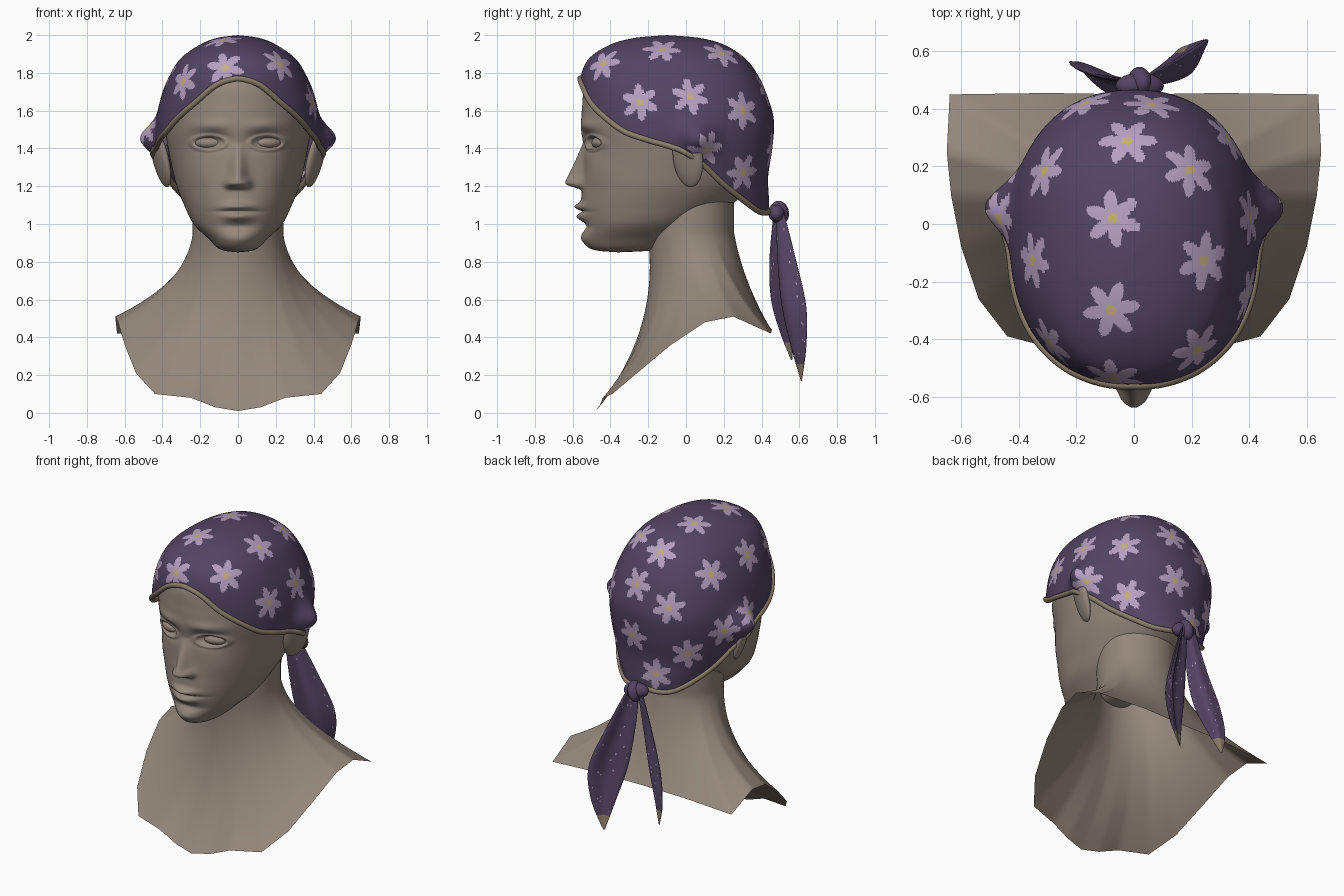
import bpy, bmesh, math, random
from mathutils import Vector
from math import sin, cos, pi, exp

random.seed(4)
if "Cube" in bpy.data.objects:
    bpy.data.objects.remove(bpy.data.objects["Cube"])


def material(name, rgb):
    m = bpy.data.materials.new(name)
    m.use_nodes = True
    m.diffuse_color = (*rgb, 1)
    m.node_tree.nodes["Principled BSDF"].inputs["Base Color"].default_value = (*rgb, 1)
    return m


clay = material("clay skin", (.30, .245, .20))
purple = material("purple cloth", (.088, .058, .125))
lilac = material("lilac petal", (.47, .35, .53))
yellow = material("yellow flower centre", (.55, .43, .19))
tan = material("tan hem", (.25, .20, .14))
CLOTH = [purple, lilac, yellow, tan]


def spline(rows, t):
    """Smooth interpolation through a list of tuples."""
    n = len(rows) - 1
    i = min(max(int(t), 0), n - 1)
    f = t - i
    a, b, c, d = (rows[min(max(i + k, 0), n)] for k in (-1, 0, 1, 2))
    return [q + f / 2 * (r - p + f * (2 * p - 5 * q + 4 * r - s + f * (3 * (q - r) + s - p)))
            for p, q, r, s in zip(a, b, c, d)]


def loft(name, point, nu, nv, mats):
    """Grid surface, closed around u, from point(u, v) with u and v in 0..1."""
    bm = bmesh.new()
    grid = [[bm.verts.new(point(i / nu, j / nv)) for i in range(nu)] for j in range(nv + 1)]
    for j in range(nv):
        for i in range(nu):
            k = (i + 1) % nu
            bm.faces.new((grid[j][i], grid[j][k], grid[j + 1][k], grid[j + 1][i]))
    bmesh.ops.remove_doubles(bm, verts=bm.verts, dist=.0002)
    bmesh.ops.recalc_face_normals(bm, faces=bm.faces)
    return finish(name, bm, mats)


def finish(name, bm, mats):
    me = bpy.data.meshes.new(name)
    bm.to_mesh(me)
    bm.free()
    for m in mats:
        me.materials.append(m)
    me.polygons.foreach_set("use_smooth", [True] * len(me.polygons))
    ob = bpy.data.objects.new(name, me)
    bpy.context.collection.objects.link(ob)
    return ob


def ball(name, loc, size, rot, mat):
    bm = bmesh.new()
    bmesh.ops.create_uvsphere(bm, u_segments=32, v_segments=20, radius=1)
    ob = finish(name, bm, [mat])
    ob.location, ob.scale, ob.rotation_euler = loc, size, rot
    return ob


def ring(row, a, power):
    """Point on a rounded section (z, front, back, half width); angle 0 is the front."""
    z, front, back, w = row
    s, c = sin(a), cos(a)
    e = 2 / power
    x = w * math.copysign(abs(s) ** e, s)
    y = (front + back) / 2 - (back - front) / 2 * math.copysign(abs(c) ** e, c)
    return Vector((x, y, z))


# Head with sculpted face
HEAD = [(.85, -.36, -.36, 0), (.858, -.46, -.2, .07), (.875, -.515, -.1, .11), (.92, -.545, 0, .155),
        (1, -.54, .1, .235), (1.1, -.555, .24, .285), (1.2, -.55, .34, .325), (1.3, -.545, .4, .35),
        (1.4, -.545, .42, .37), (1.5, -.555, .43, .385), (1.62, -.55, .43, .39), (1.75, -.53, .38, .35),
        (1.87, -.44, .25, .26), (1.94, -.25, .05, .1), (1.95, -.1, -.1, 0)]
# Raised and sunken areas: amount, x, z, x spread, z spread
FEATURES = [(-.04, .13, 1.44, .08, .045), (.014, .15, 1.52, .1, .03), (.012, .22, 1.28, .08, .08),
            (.03, .045, 1.215, .025, .025), (.036, 0, 1.092, .075, .02), (.034, 0, 1.038, .07, .022),
            (-.016, 0, 1.066, .1, .007), (-.014, 0, .985, .09, .02), (.01, 0, .925, .08, .03)]


def face_relief(x, z):
    x = abs(x)
    d = sum(k * exp(-((x - a) / p) ** 2 - ((z - b) / q) ** 2) for k, a, b, p, q in FEATURES)
    length = min(max((1.43 - z) / .2, 0), 1)
    cut = min(max((z - 1.175) / .04, 0), 1)
    d += .088 * length * cut * cut * (3 - 2 * cut) * exp(-(x / (.03 + .015 * length)) ** 2)
    lid = math.hypot((x - .155) / .078, (z - 1.43) / .034)
    return d + .014 * exp(-((lid - 1.15) / .2) ** 2)


def head_point(u, v):
    p = ring(spline(HEAD, v * (len(HEAD) - 1)), u * 2 * pi, 2.05)
    if p.y < -.2:
        p.y -= face_relief(p.x, p.z) * min((-.2 - p.y) / .1, 1)
    return p


loft("head", head_point, 240, 210, [clay])

for side, word in ((1, "left"), (-1, "right")):
    ball(word + "_eye", (side * .155, -.452, 1.43), (.075, .045, .034), (0, 0, side * .3), clay)
    ball(word + "_ear", (side * .41, .01, 1.35), (.032, .085, .16), (0, side * .25, side * -.4), clay)

# Neck and open shoulder shell; half of the lower rim, front to back
RIM = [(0, -.48, .01), (.12, -.46, .03), (.25, -.44, .08), (.44, -.39, .1), (.54, -.26, .21), (.6, -.08, .36),
       (.635, .1, .48), (.65, .25, .51), (.64, .45, .42), (.3, .455, .44), (0, .45, .44)]


def bust_point(u, v):
    side = 1 if u <= .5 else -1
    t = min(u, 1 - u) * 2 * (len(RIM) - 1)
    i = min(int(t), len(RIM) - 2)
    rim = Vector(RIM[i]).lerp(Vector(RIM[i + 1]), t - i)
    a = math.atan2(rim.x, .05 - rim.y)
    top = ring((.95, -.205, .255, .24), a, 2)
    if v < .2:
        p = top + Vector((0, 0, .3 * (1 - v / .2)))
    else:
        f = (v - .2) / .8
        front = max(cos(a), 0)
        bend = ring((.7 - .25 * front, -.13, .3, .27), a, 2)
        p = top * (1 - f) ** 2 + bend * 2 * f * (1 - f) + rim * f * f
    p.x *= side
    return p


loft("neck_and_shoulders", bust_point, 120, 40, [clay])

# Head scarf
SCARF = [(2, -.1, -.1, 0), (1.985, -.27, .07, .11), (1.95, -.4, .2, .2), (1.88, -.51, .31, .3),
         (1.79, -.555, .38, .36), (1.68, -.565, .43, .405), (1.55, -.565, .465, .43), (1.4, -.56, .457, .425),
         (1.25, -.55, .435, .4), (1.1, -.52, .44, .34), (1, -.5, .43, .3)]
HEM = [(h,) for h in (1.77, 1.735, 1.645, 1.565, 1.49, 1.445, 1.40, 1.31, 1.2, 1.12, 1.07, 1.06, 1.07)]


def hem_row(u):
    """Row parameter at which the scarf reaches its hem."""
    z = spline(HEM, min(u, 1 - u) * 2 * (len(HEM) - 1))[0]
    lo, hi = 0, len(SCARF) - 1
    for _ in range(24):
        mid = (lo + hi) / 2
        lo, hi = (mid, hi) if spline(SCARF, mid)[0] > z else (lo, mid)
    return lo


hem_rows = {}


def scarf_point(u, v):
    if u not in hem_rows:
        hem_rows[u] = hem_row(u)
    p = ring(spline(SCARF, v * hem_rows[u]), u * 2 * pi, 2.25)
    # Bulge over the ears
    bump = .095 * exp(-((p.y - .06) / .09) ** 2 - ((p.z - 1.45) / .085) ** 2)
    if abs(p.x) > .2:
        p.x += math.copysign(bump, p.x)
    return p


COLS, ROWS = 280, 130
scarf = loft("head_scarf", scarf_point, COLS, ROWS, CLOTH)

# Printed flowers on the scarf
FLOWERS = [(-.07, .02, 2), (.2, .19, 1.91), (-.34, .2, 1.8), (-.35, -.13, 1.8), (.24, -.13, 1.92), (-.08, -.3, 1.97),
           (-.3, -.42, 1.76), (.21, -.43, 1.84), (-.02, .28, 1.88), (.06, .41, 1.71), (-.17, .42, 1.62),
           (-.07, -.54, 1.83), (.41, .02, 1.68), (-.47, .02, 1.52), (.41, -.25, 1.65), (.33, .3, 1.6),
           (.45, .1, 1.4), (.28, .28, 1.28), (.07, .44, 1.4), (-.4, .18, 1.45), (-.26, .36, 1.32), (-.08, .43, 1.17)]
polys = scarf.data.polygons
centres = [p.center.copy() for p in polys]
for spot in map(Vector, FLOWERS):
    near = min(range(len(polys)), key=lambda k: (centres[k] - spot).length_squared)
    mid, n = centres[near], polys[near].normal.copy()
    across = n.cross(Vector((.1, 1, .3))).normalized()
    up = n.cross(across)
    turn = random.uniform(0, pi)
    for p, c in zip(polys, centres):
        d = c - mid
        if d.length > .11:
            continue
        a = (math.atan2(d.dot(up), d.dot(across)) + turn) % (pi / 3) - pi / 6
        along, off = d.length * cos(a), d.length * sin(a)
        if d.length < .019:
            p.material_index = 2
        elif ((along - .055) / .047) ** 2 + (off / .023) ** 2 < 1:
            p.material_index = 1

# Rolled hem
curve = bpy.data.curves.new("scarf_hem", "CURVE")
curve.dimensions, curve.bevel_depth, curve.bevel_resolution = "3D", .016, 3
line = curve.splines.new("POLY")
line.points.add(COLS - 1)
for i, pt in enumerate(line.points):
    pt.co = (*scarf_point(i / COLS, 1), 1)
line.use_cyclic_u = True
curve.materials.append(tan)
bpy.context.collection.objects.link(bpy.data.objects.new("scarf_hem", curve))


# Hanging tails: rows of x, y, z, half width
def tail(name, rows, direction):
    wide = Vector(direction).normalized()
    thick = wide.cross(Vector((0, 0, 1)))

    def point(u, v):
        x, y, z, w = spline(rows, v * (len(rows) - 1))
        a = u * 2 * pi
        fold = .2 * w * cos(3 * cos(a))
        return Vector((x, y, z)) + wide * w * cos(a) + thick * (.2 * w * sin(a) + fold)
    ob = loft(name, point, 72, 90, CLOTH)
    tip = rows[-1][2] + .09
    for p in ob.data.polygons:
        p.material_index = 3 if p.center.z < tip else int(random.random() < .015)


tail("left_tail", [(.03, .49, 1.08, .035), (.1, .52, .82, .085), (.165, .555, .57, .115), (.18, .585, .36, .075),
                   (.16, .61, .17, .005)], (.85, .5, 0))
tail("right_tail", [(-.01, .49, 1.08, .03), (-.07, .49, .82, .06), (-.13, .51, .6, .075), (-.18, .54, .42, .05),
                    (-.2, .56, .28, .005)], (-.75, .6, 0))

# Knot with its wrapped band
ball("knot", (.02, .48, 1.06), (.085, .045, .05), (0, .2, 0), purple)
ball("knot_band", (.02, .495, 1.06), (.038, .05, .065), (.2, .3, 0), purple)
